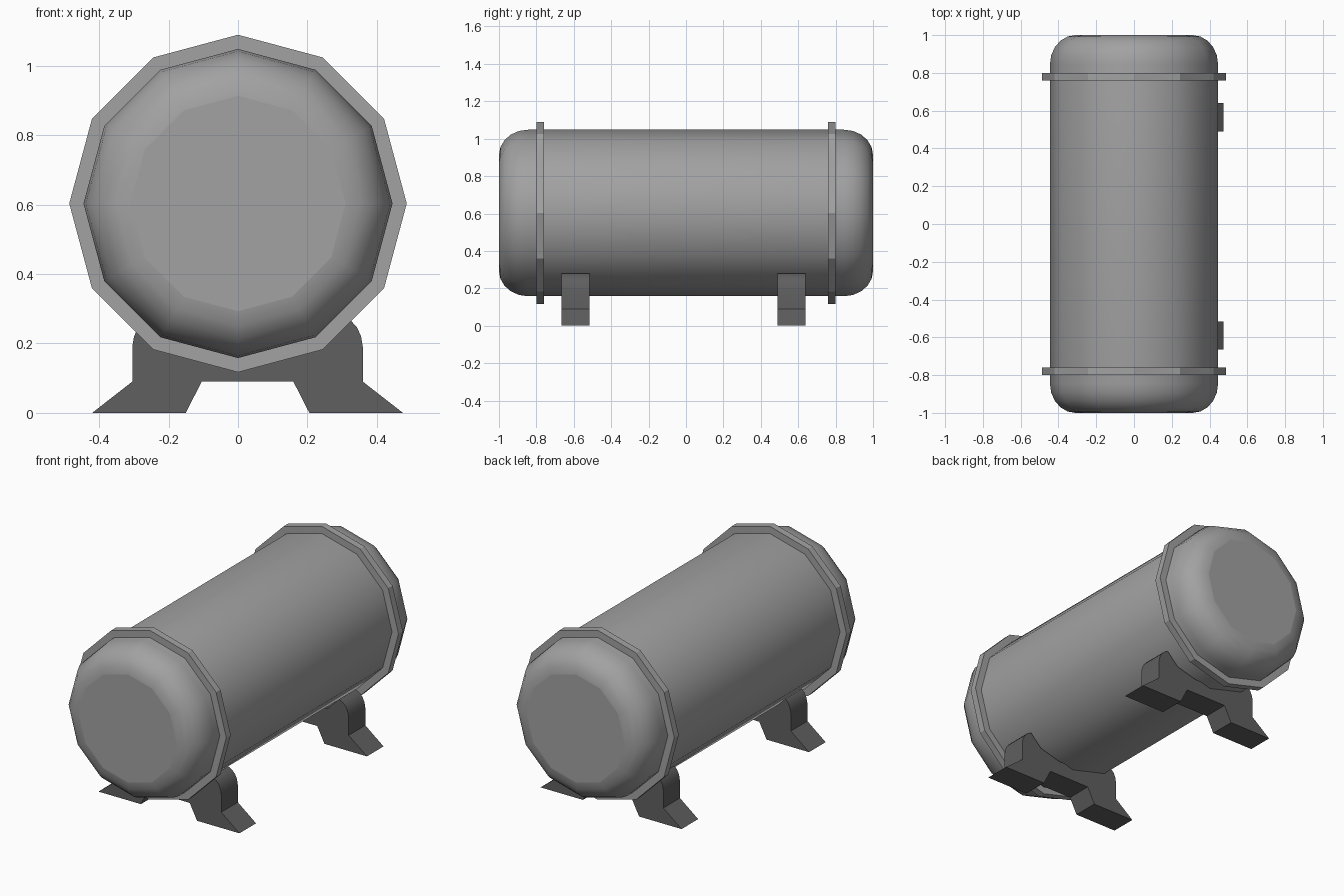
import bpy
import bmesh
from math import cos, sin, pi, radians

old = bpy.data.objects.get("Cube")
if old:
    bpy.data.objects.remove(old, do_unlink=True)

SIDES = 12
AXIS_Z = 0.603
RADIUS = 0.445


def make_material(name, value):
    mat = bpy.data.materials.new(name)
    mat.use_nodes = True
    color = (value, value, value, 1)
    mat.diffuse_color = color
    mat.node_tree.nodes["Principled BSDF"].inputs["Base Color"].default_value = color
    return mat


def finish(name, bm, mat):
    bmesh.ops.recalc_face_normals(bm, faces=bm.faces)
    mesh = bpy.data.meshes.new(name)
    bm.to_mesh(mesh)
    bm.free()
    mesh.materials.append(mat)
    obj = bpy.data.objects.new(name, mesh)
    bpy.context.collection.objects.link(obj)
    return obj


def lathe(profile, closed):
    """Turn (radius, y) points around the tank axis; cap the ends if open."""
    bm = bmesh.new()
    rings = [[bm.verts.new((r * cos(2 * pi * i / SIDES), y,
                            AXIS_Z + r * sin(2 * pi * i / SIDES)))
              for i in range(SIDES)] for r, y in profile]
    pairs = list(zip(rings, rings[1:]))
    if closed:
        pairs.append((rings[-1], rings[0]))
    else:
        bm.faces.new(rings[0])
        bm.faces.new(rings[-1])
    for a, b in pairs:
        for i in range(SIDES):
            j = (i + 1) % SIDES
            bm.faces.new((a[i], a[j], b[j], b[i]))
    return bm


tank_grey = make_material("tank grey", 0.36)
foot_grey = make_material("dark foot grey", 0.115)

# Tank with rounded ends
END_R, END_Y, STEPS = 0.135, 0.155, 5
arc = [(RADIUS - END_R + END_R * sin(t), 1 - END_Y + END_Y * cos(t))
       for t in (pi / 2 * k / STEPS for k in range(STEPS + 1))]
bm = lathe([(r, -y) for r, y in arc] + arc[::-1], closed=False)
for face in bm.faces:
    face.smooth = len(face.verts) == 4
for edge in bm.edges:
    # crisp seam along both flanks
    level = all(abs(v.co.z - AXIS_Z) < 0.001 for v in edge.verts)
    if level and edge.calc_length() > 1:
        edge.smooth = False
finish("tank", bm, tank_grey)

# Raised bands near both ends
for name, y in (("front_band", -0.78), ("back_band", 0.78)):
    h = 0.02
    ring = [(0.43, y - h), (0.486, y - h), (0.486, y + h), (0.43, y + h)]
    finish(name, lathe(ring, closed=True), tank_grey)

# Saddle feet: half outline mirrored about the foot centre, then extruded
FOOT_X = 0.0275
half = [(0.132, 0.09), (0.178, 0), (0.4475, 0), (0.332, 0.09), (0.332, 0.19),
        (0.327, 0.22), (0.315, 0.247), (0.295, 0.268), (0.27, 0.28),
        (0.2, 0.21), (0.07, 0.175)]
outline = half + [(-x, z) for x, z in reversed(half)]
for name, y in (("front_foot", -0.59), ("back_foot", 0.565)):
    bm = bmesh.new()
    face = bm.faces.new([bm.verts.new((FOOT_X + x, y - 0.075, z)) for x, z in outline])
    out = bmesh.ops.extrude_face_region(bm, geom=[face])
    moved = [v for v in out["geom"] if isinstance(v, bmesh.types.BMVert)]
    bmesh.ops.translate(bm, verts=moved, vec=(0, 0.15, 0))
    foot = finish(name, bm, foot_grey)
    bpy.ops.object.select_all(action="DESELECT")
    foot.select_set(True)
    bpy.context.view_layer.objects.active = foot
    bpy.ops.object.shade_smooth_by_angle(angle=radians(29))
